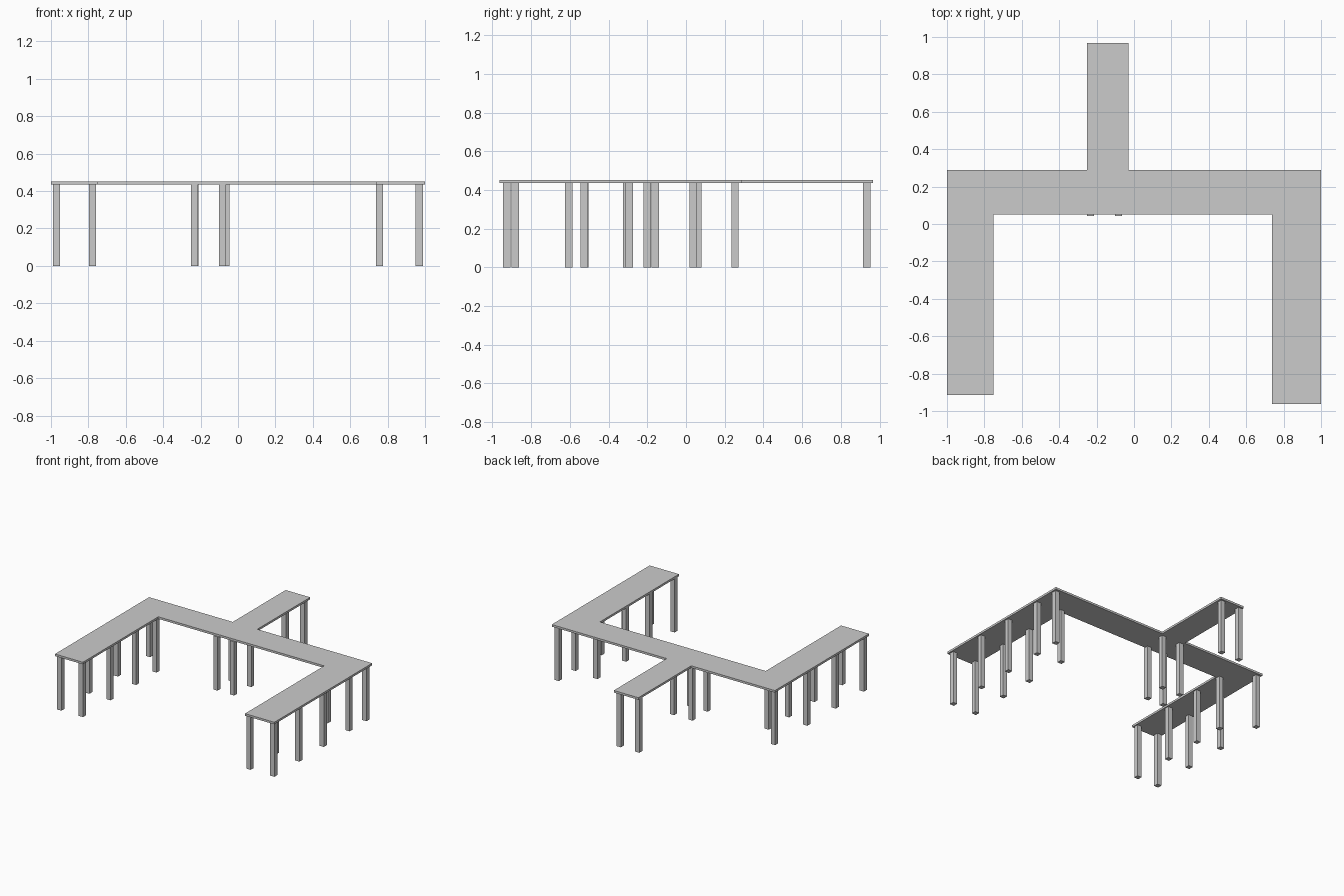
import bpy, bmesh

if "Cube" in bpy.data.objects:
    bpy.data.objects.remove(bpy.data.objects["Cube"])

TOP, UNDER = 0.452, 0.435   # tabletop thickness
LEG = 0.038                 # square leg width


def make_object(name, bm):
    bmesh.ops.recalc_face_normals(bm, faces=bm.faces[:])
    mesh = bpy.data.meshes.new(name)
    bm.to_mesh(mesh)
    bm.free()
    obj = bpy.data.objects.new(name, mesh)
    bpy.context.collection.objects.link(obj)
    return obj


# Tabletop: one continuous outline, two front wings and a rear stem
outline = [(-1, -0.915), (-0.75, -0.915), (-0.75, 0.05), (0.737, 0.05),
           (0.737, -0.963), (1, -0.963), (1, 0.29), (-0.03, 0.29),
           (-0.03, 0.967), (-0.25, 0.967), (-0.25, 0.29), (-1, 0.29)]
bm = bmesh.new()
face = bm.faces.new([bm.verts.new((x, y, UNDER)) for x, y in outline])
ext = bmesh.ops.extrude_face_region(bm, geom=[face], use_keep_orig=True)
moved = [v for v in ext["geom"] if isinstance(v, bmesh.types.BMVert)]
bmesh.ops.translate(bm, verts=moved, vec=(0, 0, TOP - UNDER))
make_object("tabletop", bm)


def leg_row(name, x, ys):
    """Row of square legs along y at a fixed x."""
    for i, y in enumerate(ys, 1):
        bm = bmesh.new()
        bmesh.ops.create_cube(bm, size=1)
        bmesh.ops.scale(bm, verts=bm.verts[:], vec=(LEG, LEG, UNDER))
        obj = make_object(f"{name}_{i}", bm)
        obj.location = (x, y, UNDER / 2)


# Left wing legs
leg_row("left_outer_leg", -0.971, (-0.882, -0.523, -0.158, 0.253))
leg_row("left_inner_leg", -0.778, (-0.882, -0.527, -0.201, 0.061))
# Right wing legs
leg_row("right_outer_leg", 0.969, (-0.927, -0.605, -0.293, 0.038, 0.253))
leg_row("right_inner_leg", 0.757, (-0.927, -0.605, -0.306, 0.061))
# Centre junction and rear stem legs
leg_row("junction_front_left_leg", -0.232, (0.061,))
leg_row("junction_front_right_leg", -0.083, (0.061,))
leg_row("stem_left_leg", -0.23, (0.253, 0.934))
leg_row("stem_right_leg", -0.064, (0.253, 0.934))
